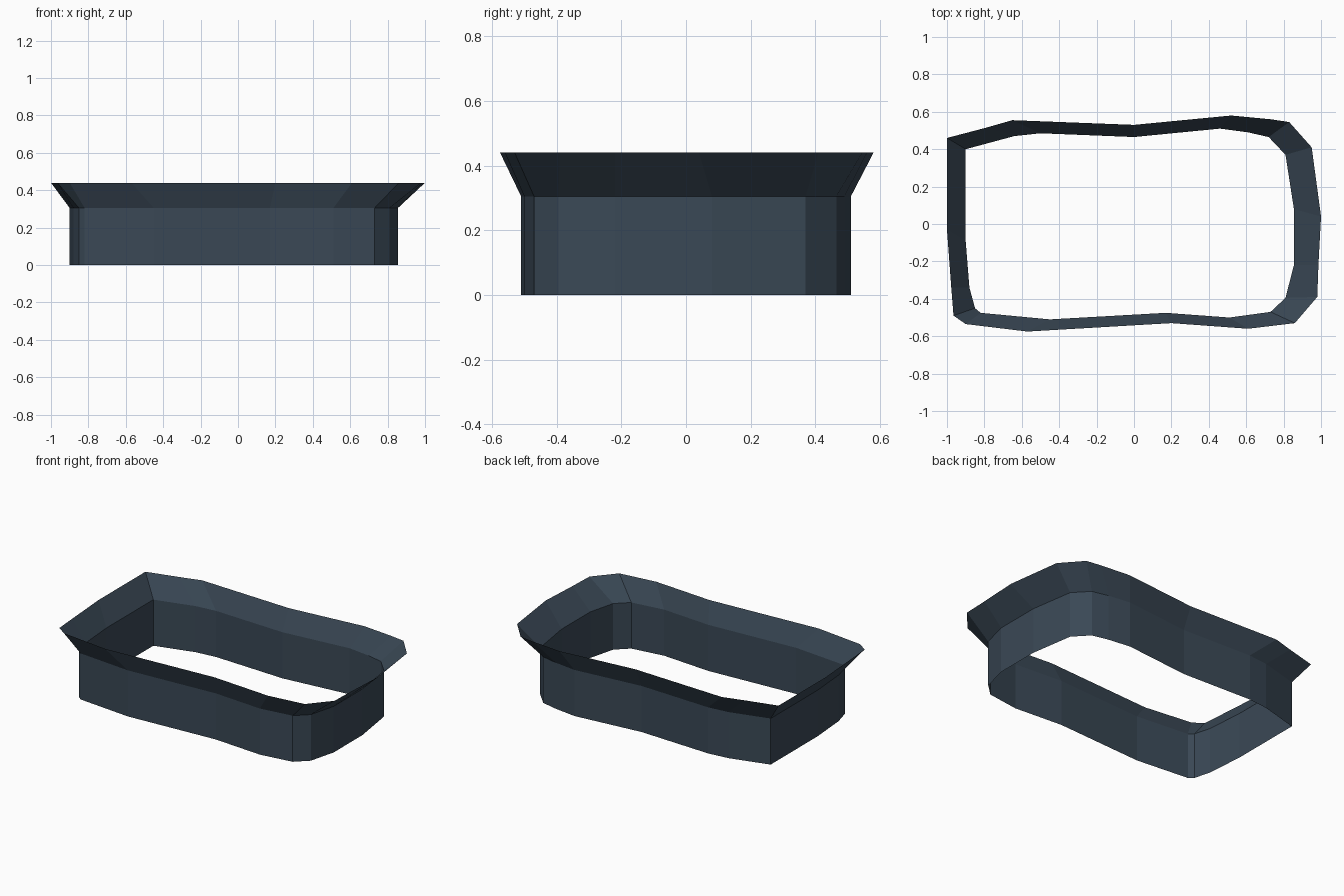
import bpy
import bmesh

cube = bpy.data.objects.get("Cube")
if cube:
    bpy.data.objects.remove(cube, do_unlink=True)

WALL_TOP = 0.305
RIM_TOP = 0.44

# Slate blue used on every face
slate = bpy.data.materials.new("slate_blue")
slate.use_nodes = True
colour = (0.042, 0.065, 0.092, 1)
slate.diffuse_color = colour
slate.node_tree.nodes["Principled BSDF"].inputs["Base Color"].default_value = colour

# Outline of the upright wall, counter-clockwise from the back right corner
wall_outline = [
    (-.9, .4), (-.9, -.09), (-.88, -.34), (-.85, -.45), (-.82, -.475),
    (-.45, -.51), (.17, -.475), (.51, -.5), (.73, -.47), (.81, -.395),
    (.855, -.22), (.855, .08), (.81, .37), (.72, .465), (.61, .49),
    (.46, .51), (0, .465), (-.5, .485), (-.64, .47),
]

# Matching outline of the flared upper edge
rim_outline = [
    (-1, .46), (-1, -.03), (-.977, -.34), (-.965, -.49), (-.9, -.535),
    (-.57, -.575), (.2, -.53), (.61, -.56), (.86, -.53), (.98, -.39),
    (.986, -.22), (1, .04), (.95, .41), (.83, .545), (.73, .56),
    (.52, .58), (0, .53), (-.65, .555), (-.79, .515),
]


def make_band(name, lower, low_z, upper, high_z):
    """Join two outlines of equal length with a closed strip of flat faces."""
    bm = bmesh.new()
    bottom = [bm.verts.new((x, y, low_z)) for x, y in lower]
    top = [bm.verts.new((x, y, high_z)) for x, y in upper]
    for i in range(len(bottom)):
        # Index i - 1 closes the loop at the start
        bm.faces.new((bottom[i - 1], bottom[i], top[i], top[i - 1]))
    mesh = bpy.data.meshes.new(name)
    bm.to_mesh(mesh)
    bm.free()
    mesh.materials.append(slate)
    band = bpy.data.objects.new(name, mesh)
    bpy.context.collection.objects.link(band)
    return band


# Upright wall, open at top and bottom
make_band("upright_wall", wall_outline, 0, wall_outline, WALL_TOP)

# Rim flaring outwards from the top of the wall
make_band("flared_rim", wall_outline, WALL_TOP, rim_outline, RIM_TOP)
